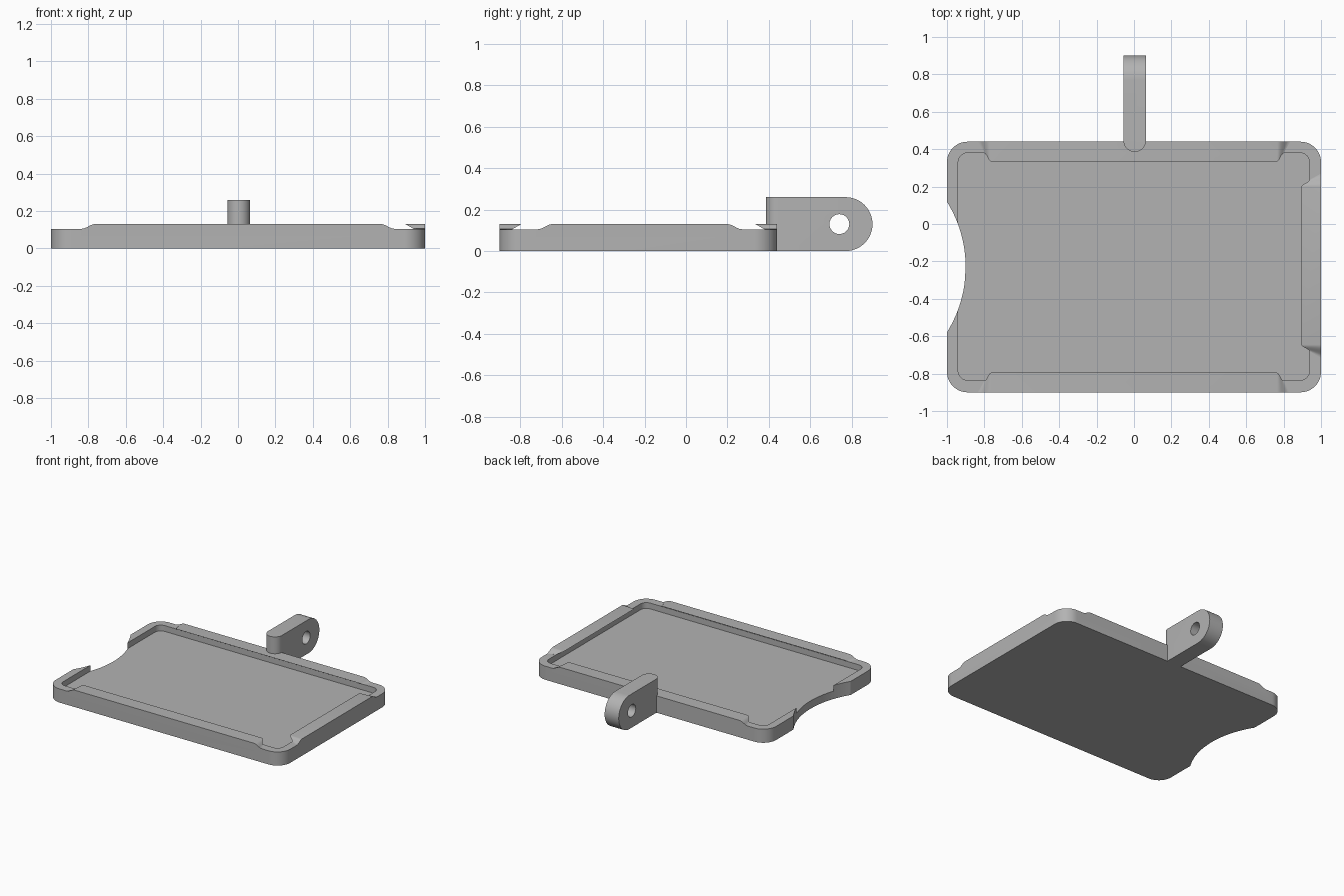
import bpy, bmesh, math

cube = bpy.data.objects.get("Cube")
if cube:
    bpy.data.objects.remove(cube, do_unlink=True)

grey = bpy.data.materials.new("plain grey")
grey.use_nodes = True
grey.diffuse_color = (0.45, 0.45, 0.45, 1)
grey.node_tree.nodes["Principled BSDF"].inputs["Base Color"].default_value = grey.diffuse_color

WALL, TOP, FLOOR = 0.105, 0.13, 0.06
BACK, FRONT = 0.44, -0.90


def loft(name, sections):
    """Skin a row of equal-length loops and cap both ends."""
    bm = bmesh.new()
    rows = [[bm.verts.new(p) for p in s] for s in sections]
    n = len(rows[0])
    for a, b in zip(rows, rows[1:]):
        for i in range(n):
            j = (i + 1) % n
            bm.faces.new((a[i], a[j], b[j], b[i]))
    bm.faces.new(rows[0])
    bm.faces.new(rows[-1])
    bmesh.ops.recalc_face_normals(bm, faces=bm.faces)
    mesh = bpy.data.meshes.new(name)
    bm.to_mesh(mesh)
    bm.free()
    mesh.materials.append(grey)
    ob = bpy.data.objects.new(name, mesh)
    bpy.context.collection.objects.link(ob)
    return ob


def prism(name, outline, z0, z1):
    return loft(name, [[(x, y, z) for x, y in outline] for z in (z0, z1)])


def arc(cx, cy, r, start, end, steps):
    angles = [math.radians(start + (end - start) * i / steps) for i in range(steps + 1)]
    return [(cx + r * math.cos(a), cy + r * math.sin(a)) for a in angles]


def rounded_rect(x0, x1, y0, y1, r):
    corners = [(x1 - r, y1 - r), (x0 + r, y1 - r), (x0 + r, y0 + r), (x1 - r, y0 + r)]
    return [p for k, (cx, cy) in enumerate(corners)
            for p in arc(cx, cy, r, 90 * k, 90 * k + 90, 12)]


def combine(ob, tool, operation):
    mod = ob.modifiers.new(operation.title(), 'BOOLEAN')
    mod.operation, mod.object, mod.solver = operation, tool, 'EXACT'
    bpy.context.view_layer.objects.active = ob
    bpy.ops.object.modifier_apply(modifier=mod.name)
    bpy.data.objects.remove(tool, do_unlink=True)


def lip(name, start, end, place):
    """Undercut retaining lip with curved, slanted ramps at both ends."""
    steps = [i / 8 for i in range(9)]
    stations = [(start, 1, t) for t in steps] + [(end, -1, t) for t in reversed(steps)]
    sections = []
    for base, sign, t in stations:
        rise = max(t * t * (3 - 2 * t), 0.01)
        outer = base + sign * 0.07 * t
        inner = base + sign * (0.035 + 0.035 * t)
        z = WALL + (TOP - WALL) * rise
        sections.append([place(outer, 0, WALL - 0.03), place(inner, 0.062, WALL - 0.03),
                         place(inner, 0.062, WALL), place(inner, 0.062 + 0.043 * rise, z),
                         place(outer, 0, z)])
    return loft(name, sections)


# Tray with a recessed floor
tray = prism("tray", rounded_rect(-1, 1, FRONT, BACK, 0.11), 0, WALL)
combine(tray, prism("recess", rounded_rect(-0.94, 0.938, FRONT + 0.065, BACK - 0.06, 0.05),
                    FLOOR, 0.3), 'DIFFERENCE')

# Retaining lips on the back, front and one end
combine(tray, lip("back_lip", -0.835, 0.835, lambda u, d, z: (u, BACK - d, z)), 'UNION')
combine(tray, lip("front_lip", -0.835, 0.835, lambda u, d, z: (u, FRONT + d, z)), 'UNION')
combine(tray, lip("end_lip", -0.715, 0.27, lambda u, d, z: (1 - d, u, z)), 'UNION')

# Finger notch through the open end
combine(tray, prism("notch", arc(-1.56, -0.23, 0.66, 0, 352.5, 95), -0.1, 0.3), 'DIFFERENCE')

# Hanging arm: side profile with a round end, rounded in plan where it meets the tray
profile = [(0.36, 0)] + arc(0.77, 0.13, 0.13, -90, 90, 24) + [(0.36, 0.26)]
arm = loft("hanging_arm", [[(x, y, z) for y, z in profile] for x in (-0.056, 0.064)])
plan = arc(0.004, 0.445, 0.06, 180, 360, 24) + [(0.064, 1), (-0.056, 1)]
combine(arm, prism("plan", plan, -0.1, 0.4), 'INTERSECT')
hole = [[(x, y, z) for y, z in arc(0.74, 0.13, 0.048, 0, 345, 23)] for x in (-0.2, 0.2)]
combine(arm, loft("hole", hole), 'DIFFERENCE')
combine(tray, arm, 'UNION')

bpy.ops.object.select_all(action='DESELECT')
tray.select_set(True)
bpy.context.view_layer.objects.active = tray
bpy.ops.object.shade_smooth_by_angle(angle=math.radians(25))
